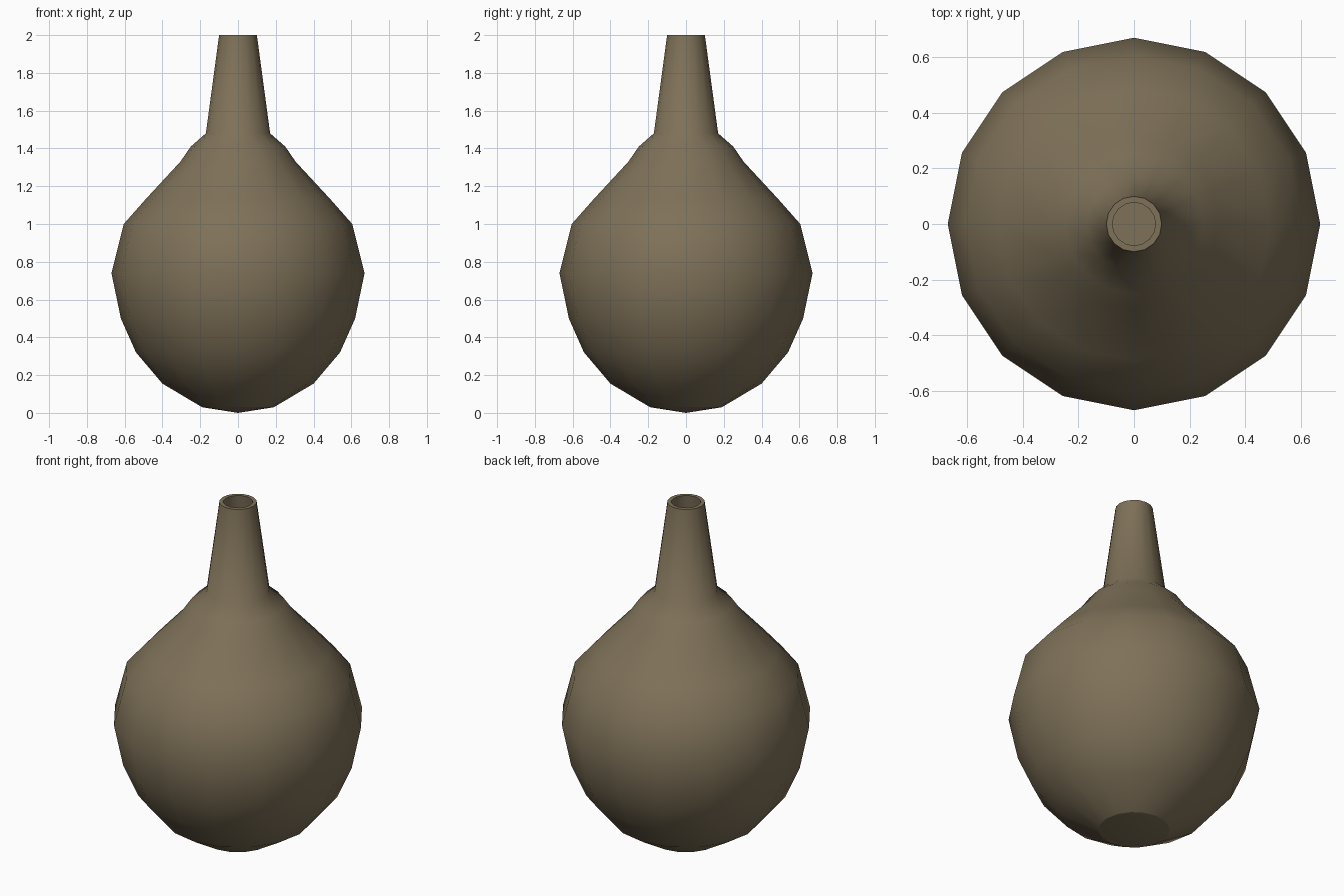
import bpy, bmesh, math

if "Cube" in bpy.data.objects:
    bpy.data.objects.remove(bpy.data.objects["Cube"])

SIDES = 16

clay = bpy.data.materials.new("brown_clay")
clay.diffuse_color = (0.21, 0.165, 0.098, 1)
clay.use_nodes = True
clay.node_tree.nodes["Principled BSDF"].inputs["Base Color"].default_value = clay.diffuse_color


def lathe(name, profile, sharp_rings):
    """Spin (radius, z) points into a closed solid; rings listed stay sharp."""
    bm = bmesh.new()
    rings = []
    for r, z in profile:
        if r == 0:
            rings.append([bm.verts.new((0, 0, z))] * SIDES)
        else:
            rings.append([bm.verts.new((r * math.cos(2 * math.pi * i / SIDES),
                                        r * math.sin(2 * math.pi * i / SIDES), z))
                          for i in range(SIDES)])
    for a, b in zip(rings, rings[1:]):
        for i in range(SIDES):
            j = (i + 1) % SIDES
            quad = list(dict.fromkeys((a[i], a[j], b[j], b[i])))
            bm.faces.new(quad).smooth = True
    for k in sharp_rings:
        for i in range(SIDES):
            bm.edges.get((rings[k][i], rings[k][(i + 1) % SIDES])).smooth = False
    bmesh.ops.recalc_face_normals(bm, faces=bm.faces)
    mesh = bpy.data.meshes.new(name)
    bm.to_mesh(mesh)
    bm.free()
    mesh.materials.append(clay)
    obj = bpy.data.objects.new(name, mesh)
    bpy.context.collection.objects.link(obj)
    return obj


# Round body, shoulder, tapering neck, rim and hollow bore in one profile
lathe("bottle", [
    (0, 0), (0.19, 0.03),                                   # base cap
    (0.40, 0.155), (0.54, 0.32), (0.62, 0.50), (0.67, 0.74),  # belly
    (0.605, 1.0), (0.49, 1.13), (0.305, 1.33),              # upper body
    (0.25, 1.41), (0.17, 1.48),                             # shoulder
    (0.10, 2.0), (0.078, 2.0),                              # neck and rim
    (0.14, 1.48), (0, 1.48),                                # bore and its floor
], [1, 11, 12, 13])
